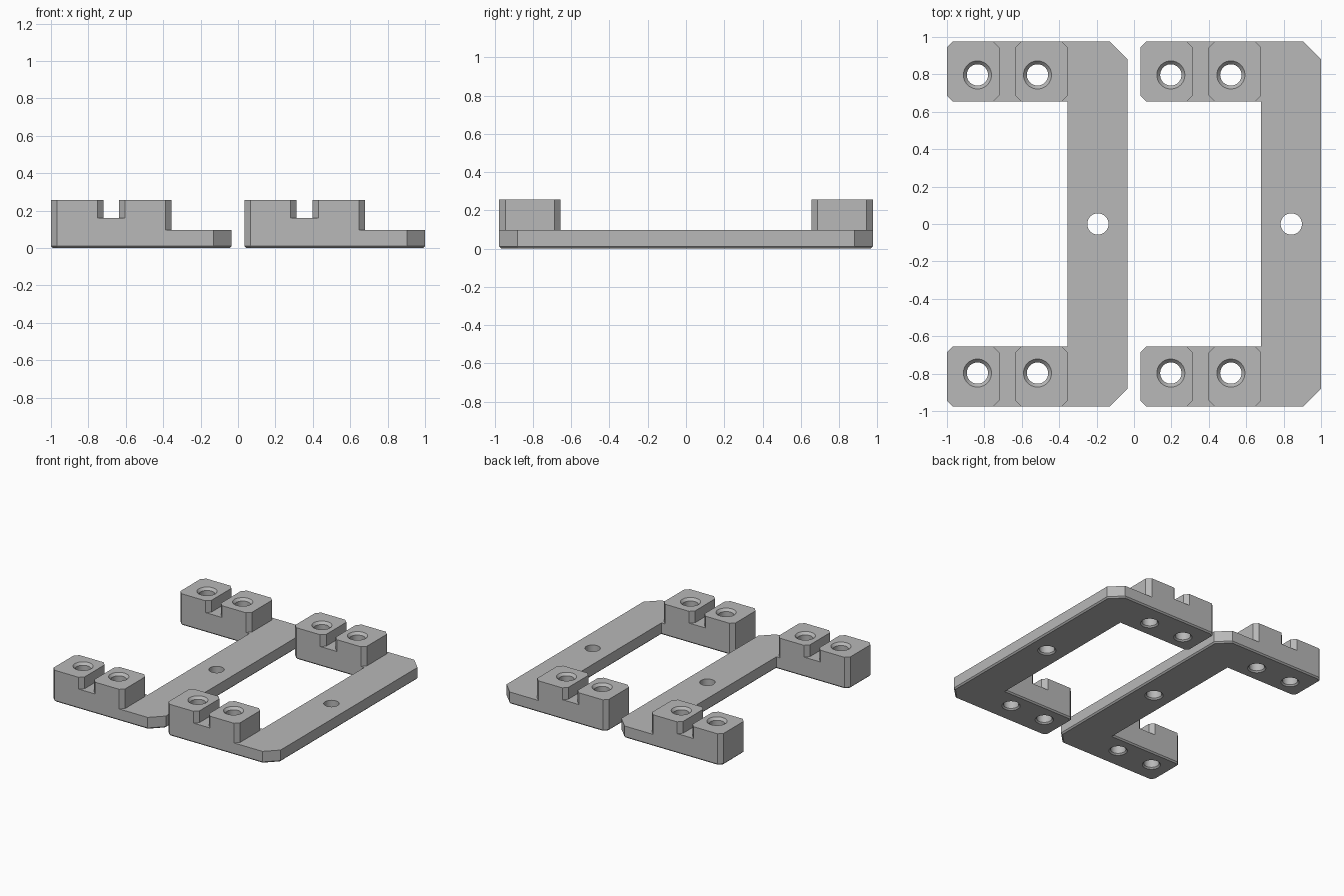
import bpy, bmesh, math

if "Cube" in bpy.data.objects:
    bpy.data.objects.remove(bpy.data.objects["Cube"])

grey = bpy.data.materials.new("mid grey")
grey.diffuse_color = (0.48, 0.48, 0.48, 1)
grey.use_nodes = True
grey.node_tree.nodes["Principled BSDF"].inputs["Base Color"].default_value = grey.diffuse_color

LEFT, RIGHT, SPINE = -1.0, -0.034, -0.355   # bracket ends, inner edge of spine
OUT, INN = 0.976, 0.655                     # outer and inner edge of the arms
PLATE, FLOOR, TOP = 0.097, 0.161, 0.257     # heights
CUT, CORNER, EDGE = 0.032, 0.096, 0.011     # chamfers
HOLE = 0.057


def finish(bm, name):
    bmesh.ops.recalc_face_normals(bm, faces=bm.faces[:])
    mesh = bpy.data.meshes.new(name)
    bm.to_mesh(mesh)
    bm.free()
    mesh.materials.append(grey)
    ob = bpy.data.objects.new(name, mesh)
    bpy.context.collection.objects.link(ob)
    return ob


def prism(name, points, z0, z1, bevel=0):
    bm = bmesh.new()
    base = bm.faces.new([bm.verts.new((x, y, z0)) for x, y in points])
    up = bmesh.ops.extrude_face_region(bm, geom=[base], use_keep_orig=True)["geom"]
    bmesh.ops.translate(bm, verts=[v for v in up if isinstance(v, bmesh.types.BMVert)],
                        vec=(0, 0, z1 - z0))
    bmesh.ops.recalc_face_normals(bm, faces=bm.faces[:])
    if bevel:
        rim = [e for e in bm.edges if all(abs(v.co.z - z0) < 1e-5 for v in e.verts)]
        bmesh.ops.bevel(bm, geom=rim, offset=bevel, segments=1, affect='EDGES')
    return finish(bm, name)


def block(name, x0, x1, side, z0, z1):
    # box with four chamfered vertical corners
    y0, y1 = sorted((side * INN, side * OUT))
    c = CUT
    return prism(name, [(x0 + c, y0), (x1 - c, y0), (x1, y0 + c), (x1, y1 - c),
                        (x1 - c, y1), (x0 + c, y1), (x0, y1 - c), (x0, y0 + c)], z0, z1)


def drill(name, x, y, profile, n=40):
    # turned cutter from (radius, height) pairs
    bm = bmesh.new()
    rings = [[bm.verts.new((x + r * math.cos(2 * math.pi * i / n),
                            y + r * math.sin(2 * math.pi * i / n), z)) for i in range(n)]
             for r, z in profile]
    for a, b in zip(rings, rings[1:]):
        for i in range(n):
            j = (i + 1) % n
            bm.faces.new((a[i], a[j], b[j], b[i]))
    bm.faces.new(rings[0])
    bm.faces.new(rings[-1])
    return finish(bm, name)


def combine(target, tool, operation):
    mod = target.modifiers.new("combine", 'BOOLEAN')
    mod.operation, mod.solver, mod.object = operation, 'EXACT', tool
    bpy.context.view_layer.objects.active = target
    bpy.ops.object.modifier_apply(modifier=mod.name)
    bpy.data.objects.remove(tool)


# C-shaped plate with a chamfered lower rim
half = [(SPINE, INN), (LEFT + CUT, INN), (LEFT, INN + CUT), (LEFT, OUT - CUT),
        (LEFT + CUT, OUT), (RIGHT - CORNER, OUT), (RIGHT, OUT - CORNER)]
bracket = prism("left_bracket", half + [(x, -y) for x, y in reversed(half)], 0, PLATE, EDGE)

# raised feet with two blocks each, separated by a slot
for side in (-1, 1):
    combine(bracket, block("foot", LEFT, SPINE, side, PLATE, FLOOR), 'UNION')
    for x0, x1 in ((LEFT, -0.72), (-0.635, SPINE)):
        combine(bracket, block("block", x0, x1, side, FLOOR, TOP), 'UNION')

# countersunk block holes and the plain hole in the spine
lower = [(HOLE + 2 * EDGE, -EDGE), (HOLE, EDGE)]
for side in (-1, 1):
    for x in (-0.837, -0.516):
        combine(bracket, drill("drill", x, side * 0.797, lower + [
            (HOLE, TOP - 0.02), (0.075, TOP), (0.093, TOP + 0.02)]), 'DIFFERENCE')
combine(bracket, drill("drill", -0.193, 0, lower + [(HOLE, 0.2)]), 'DIFFERENCE')

bpy.ops.object.select_all(action='DESELECT')
bracket.select_set(True)
bpy.context.view_layer.objects.active = bracket
bpy.ops.object.shade_smooth_by_angle(angle=math.radians(25))

# second bracket beside the first
twin = bracket.copy()
twin.data = bracket.data.copy()
twin.name = "right_bracket"
twin.location.x = 1.034
bpy.context.collection.objects.link(twin)
